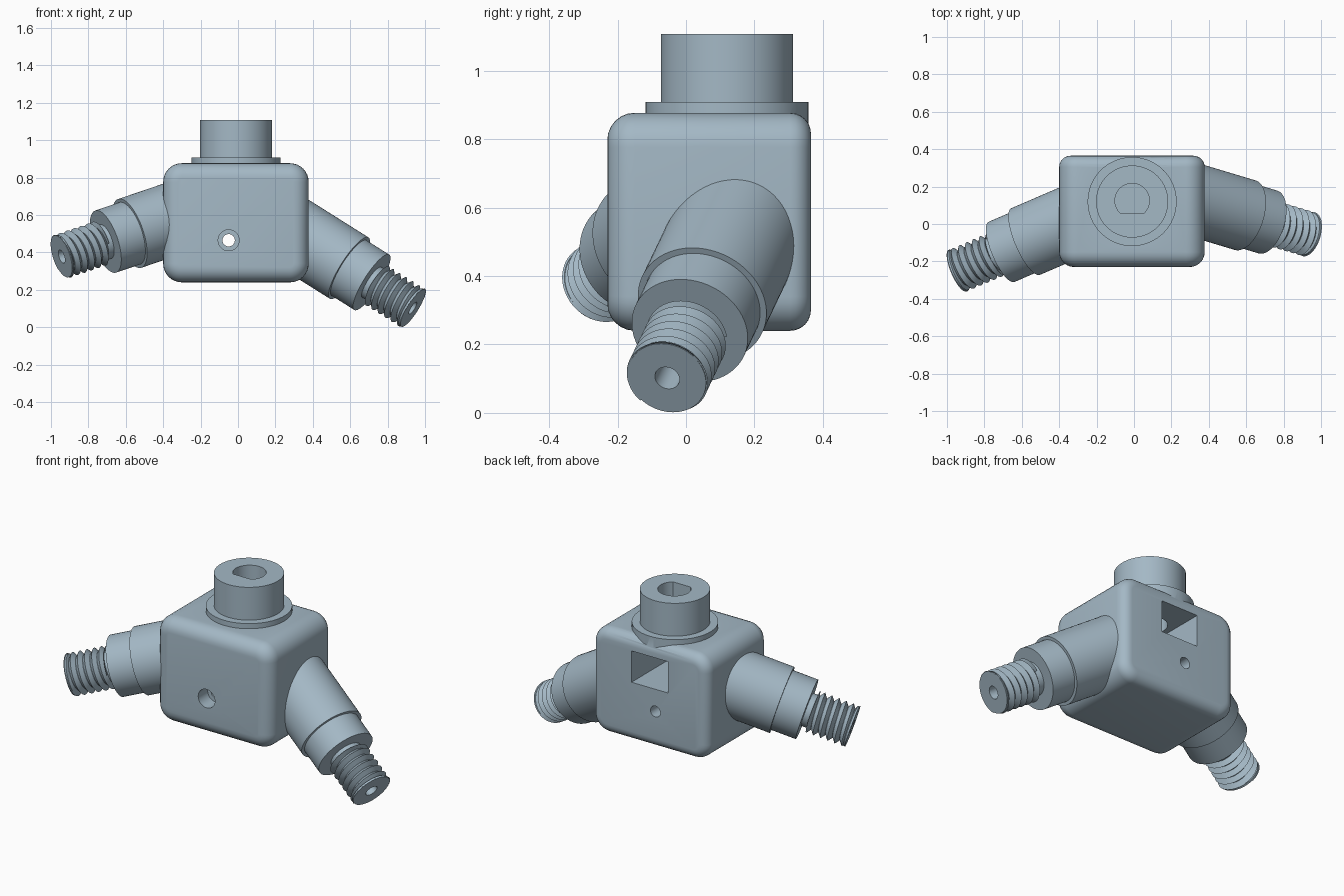
import bpy, bmesh, math
from mathutils import Vector

if "Cube" in bpy.data.objects:
    bpy.data.objects.remove(bpy.data.objects["Cube"])

steel = bpy.data.materials.new("blue_grey_steel")
steel.diffuse_color = (0.37, 0.48, 0.56, 1)
steel.use_nodes = True
steel.node_tree.nodes["Principled BSDF"].inputs["Base Color"].default_value = steel.diffuse_color
SEG = 64


def finish(name, bm):
    bmesh.ops.recalc_face_normals(bm, faces=bm.faces[:])
    me = bpy.data.meshes.new(name)
    bm.to_mesh(me)
    bm.free()
    me.materials.append(steel)
    ob = bpy.data.objects.new(name, me)
    bpy.context.collection.objects.link(ob)
    return ob


def select(ob):
    bpy.ops.object.select_all(action='DESELECT')
    ob.select_set(True)
    bpy.context.view_layer.objects.active = ob


def smooth(ob):
    select(ob)
    bpy.ops.object.shade_smooth_by_angle(angle=math.radians(30))


def lathe(name, profile):
    """Revolve (radius, z) points round z; radius 0 closes an end."""
    bm = bmesh.new()
    rings = []
    for r, z in profile:
        if r == 0:
            rings.append([bm.verts.new((0, 0, z))] * SEG)
        else:
            rings.append([bm.verts.new((r * math.cos(2 * math.pi * i / SEG),
                                        r * math.sin(2 * math.pi * i / SEG), z)) for i in range(SEG)])
    for a, b in zip(rings, rings[1:]):
        for i in range(SEG):
            j = (i + 1) % SEG
            bm.faces.new(list(dict.fromkeys((a[i], a[j], b[j], b[i]))))
    return finish(name, bm)


def box(name, lo, hi):
    bm = bmesh.new()
    bmesh.ops.create_cube(bm, size=1)
    for v in bm.verts:
        v.co = [(l + h) / 2 + c * (h - l) for c, l, h in zip(v.co, lo, hi)]
    return finish(name, bm)


def boolean(target, other, op):
    select(target)
    mod = target.modifiers.new(op, 'BOOLEAN')
    mod.object, mod.operation, mod.solver = other, op, 'EXACT'
    bpy.ops.object.modifier_apply(modifier=mod.name)
    bpy.data.objects.remove(other)


# Rounded block: long corners first, then front and back rims
FRONT, BACK = -0.23, 0.365
body = box("body", (-0.40, FRONT, 0.24), (0.378, BACK, 0.877))
bm = bmesh.new()
bm.from_mesh(body.data)
long_edges = [e for e in bm.edges if abs(e.verts[0].co.y - e.verts[1].co.y) > 0.1]
bmesh.ops.bevel(bm, geom=long_edges, offset=0.1, segments=8, profile=0.5, affect='EDGES')
for y, size in ((FRONT, 0.08), (BACK, 0.06)):
    rim = [e for e in bm.edges if all(abs(v.co.y - y) < 1e-4 for v in e.verts)]
    bmesh.ops.bevel(bm, geom=rim, offset=size, segments=6, profile=0.5, affect='EDGES')
bmesh.ops.recalc_face_normals(bm, faces=bm.faces[:])
bm.to_mesh(body.data)
bm.free()

# Flanged socket on top
socket = lathe("socket", [(0, 0.80), (0.238, 0.80), (0.238, 0.908), (0.193, 0.908), (0.193, 1.107), (0, 1.107)])
socket.location = (-0.01, 0.12, 0)
boolean(body, socket, 'UNION')

# Square pocket in the back
boolean(body, box("pocket_cutter", (-0.135, 0.0, 0.60), (0.11, 0.5, 0.79)), 'DIFFERENCE')

# D-shaped bore down into the pocket
bore = lathe("bore_cutter", [(0, 0.70), (0.092, 0.70), (0.092, 1.3), (0, 1.3)])
bore.location = (-0.01, 0.125, 0)
boolean(bore, box("flat_cutter", (-0.3, -0.2, 0.5), (0.3, 0.055, 1.5)), 'DIFFERENCE')
boolean(body, bore, 'DIFFERENCE')

# Counterbored screw hole, front to back
screw = lathe("screw_cutter", [(0, -0.5), (0.033, -0.5), (0.033, 0.14), (0.056, 0.14), (0.056, 0.5), (0, 0.5)])
screw.rotation_euler = (math.pi / 2, 0, 0)
screw.location = (-0.05, 0, 0.465)
boolean(body, screw, 'DIFFERENCE')
smooth(body)


def thread(name, root, crest, length, pitch):
    """Helical V thread along z, clamped flat at both ends."""
    bm = bmesh.new()
    count = 2 * int(length / pitch + 2)
    grid = [[bm.verts.new((r * math.cos(a), r * math.sin(a),
                           min(0, max(-length, -length + pitch * (k / 2 - 1 + a / (2 * math.pi))))))
             for a in (2 * math.pi * i / SEG for i in range(SEG + 1))]
            for k in range(count + 1) for r in (crest if k % 2 else root,)]
    for a, b in zip(grid, grid[1:]):
        for i in range(SEG):
            quad = (a[i], a[i + 1], b[i + 1], b[i])
            if max(v.co.z for v in quad) - min(v.co.z for v in quad) > 1e-5:
                bm.faces.new(quad)
    bmesh.ops.remove_doubles(bm, verts=bm.verts[:], dist=1e-5)
    bmesh.ops.delete(bm, geom=[v for v in bm.verts if not v.link_faces], context='VERTS')
    return finish(name, bm)


# Angled arms: sleeve, shoulder, threaded stud with a drilled end (z = 0 at the tip)
arms = (("right", (0.935, -0.055, 0.102), (0.82, -0.246, -0.516), 0.85),
        ("left", (-0.943, -0.25, 0.378), (-0.877, -0.377, -0.298), 0.80))
for side, tip, axis, depth in arms:
    arm = lathe(side + "_arm", [(0, -depth), (0.194, -depth), (0.194, -0.415), (0.175, -0.415),
                                (0.175, -0.268), (0.096, -0.268), (0.096, -0.02), (0.117, -0.012),
                                (0.117, 0), (0.037, 0), (0.037, -0.2), (0, -0.2)])
    stud = thread(side + "_thread", 0.095, 0.122, 0.235, 0.042)
    for ob in (arm, stud):
        ob.rotation_mode = 'QUATERNION'
        ob.rotation_quaternion = Vector(axis).to_track_quat('Z', 'Y')
        ob.location = tip
        smooth(ob)
